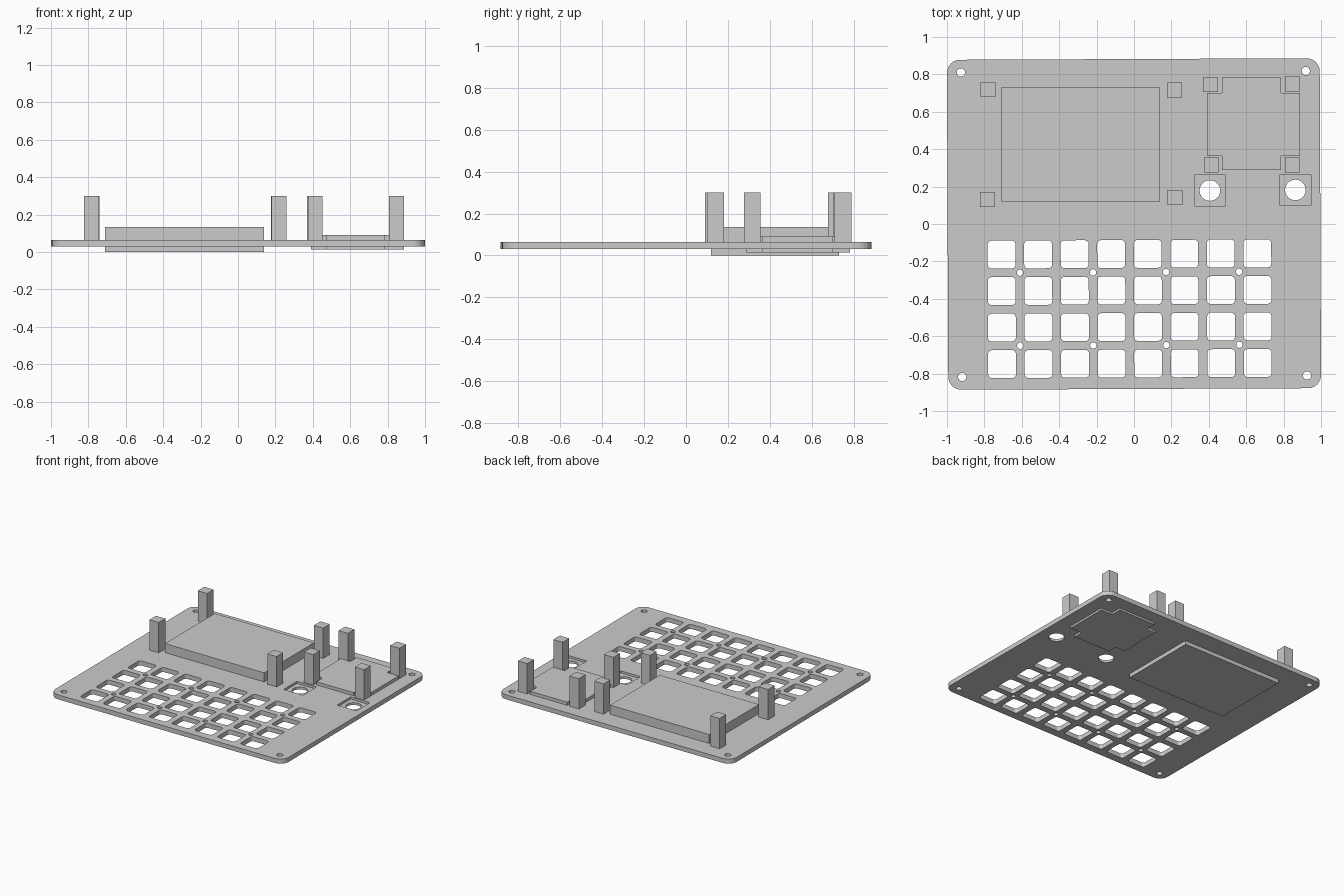
import bpy, bmesh, math
from mathutils import Matrix, Vector

if "Cube" in bpy.data.objects:
    bpy.data.objects.remove(bpy.data.objects["Cube"])

grey = bpy.data.materials.new("plain_grey")
grey.diffuse_color = (0.6, 0.6, 0.6, 1)
grey.use_nodes = True
grey.node_tree.nodes["Principled BSDF"].inputs["Base Color"].default_value = grey.diffuse_color

TILT = 0.0043                    # slight turn of the plate and its key grid
ROT = Matrix.Rotation(TILT, 2)
Z0, Z1, SEAT = 0.03, 0.065, 0.048   # plate bottom, plate top, recess floor


def circle(cx, cy, r, n=32):
    return [(cx + r * math.cos(2 * math.pi * i / n),
             cy + r * math.sin(2 * math.pi * i / n)) for i in range(n)]


def rect(cx, cy, hx, hy):
    return [(cx - hx, cy - hy), (cx + hx, cy - hy),
            (cx + hx, cy + hy), (cx - hx, cy + hy)]


def rounded(cx, cy, hx, hy, r, n=6):
    pts = []
    for k, (sx, sy) in enumerate([(1, 1), (-1, 1), (-1, -1), (1, -1)]):
        for i in range(n + 1):
            a = math.pi / 2 * (k + i / n)
            pts.append((cx + sx * (hx - r) + r * math.cos(a),
                        cy + sy * (hy - r) + r * math.sin(a)))
    return pts


def turned(pts):
    return [tuple(ROT @ Vector(p)) for p in pts]


def prisms(name, outlines, z0, z1):
    """One object made of upright prisms over the given outlines."""
    bm = bmesh.new()
    for pts in outlines:
        face = bm.faces.new([bm.verts.new((x, y, z0)) for x, y in pts])
        top = bmesh.ops.extrude_face_region(bm, geom=[face])["geom"]
        bmesh.ops.translate(bm, vec=(0, 0, z1 - z0),
                            verts=[v for v in top if isinstance(v, bmesh.types.BMVert)])
    bmesh.ops.recalc_face_normals(bm, faces=bm.faces)
    mesh = bpy.data.meshes.new(name)
    bm.to_mesh(mesh)
    bm.free()
    mesh.materials.append(grey)
    obj = bpy.data.objects.new(name, mesh)
    bpy.context.collection.objects.link(obj)
    return obj


def cut(obj, cutter):
    mod = obj.modifiers.new("cut", "BOOLEAN")
    mod.operation = "DIFFERENCE"
    mod.solver = "EXACT"
    mod.object = cutter
    bpy.context.view_layer.objects.active = obj
    bpy.ops.object.modifier_apply(modifier=mod.name)
    bpy.data.objects.remove(cutter)


# Face plate with rounded corners
plate = prisms("face_plate", [turned(rounded(0, 0, 0.9965, 0.882, 0.07))], Z0, Z1)

# Key openings, 8 by 4
PITCH, GX, GY = 0.1953, -0.025, -0.453
holes = [turned(rounded(GX + (c - 3.5) * PITCH, GY + (1.5 - r) * PITCH,
                        0.0745, 0.0745, 0.02, 4))
         for c in range(8) for r in range(4)]
# Small screw holes between the keys
holes += [turned(circle(GX + (c - 3) * PITCH, GY + s * PITCH, 0.017, 20))
          for c in (0, 2, 4, 6) for s in (-1, 1)]
# Corner screw holes
holes += [turned(circle(sx * 0.922, sy * 0.814, 0.022, 24))
          for sx in (-1, 1) for sy in (-1, 1)]
# Round knob holes, each in a square recess
knobs = [(0.406, 0.179), (0.863, 0.182)]
holes += [circle(x, y, 0.055, 40) for x, y in knobs]
cut(plate, prisms("hole_cutter", holes, -0.1, 0.2))
cut(plate, prisms("recess_cutter", [rect(x, y, 0.083, 0.083) for x, y in knobs], SEAT, 0.2))

# Large screen block passing through the plate
prisms("screen_block", [rect(-0.285, 0.425, 0.425, 0.305)], 0.0, 0.135)

# Cross-shaped pad block
xa, xb, xc, xd = 0.39, 0.47, 0.787, 0.887
ya, yb, yc, yd = 0.29, 0.364, 0.70, 0.783
prisms("pad_block", [[(xb, ya), (xc, ya), (xc, yb), (xd, yb), (xd, yc), (xc, yc),
                      (xc, yd), (xb, yd), (xb, yc), (xa, yc), (xa, yb), (xb, yb)]],
       0.015, 0.09)

# Square mounting posts
posts = {
    "screen_post": [(-0.781, 0.72), (0.216, 0.717), (-0.783, 0.131), (0.22, 0.142)],
    "pad_post": [(0.408, 0.745), (0.848, 0.749), (0.413, 0.316), (0.848, 0.316)],
}
for name, spots in posts.items():
    for i, (x, y) in enumerate(spots):
        prisms(f"{name}_{i + 1}", [rect(x, y, 0.04, 0.04)], Z1 - 0.005, 0.3)
